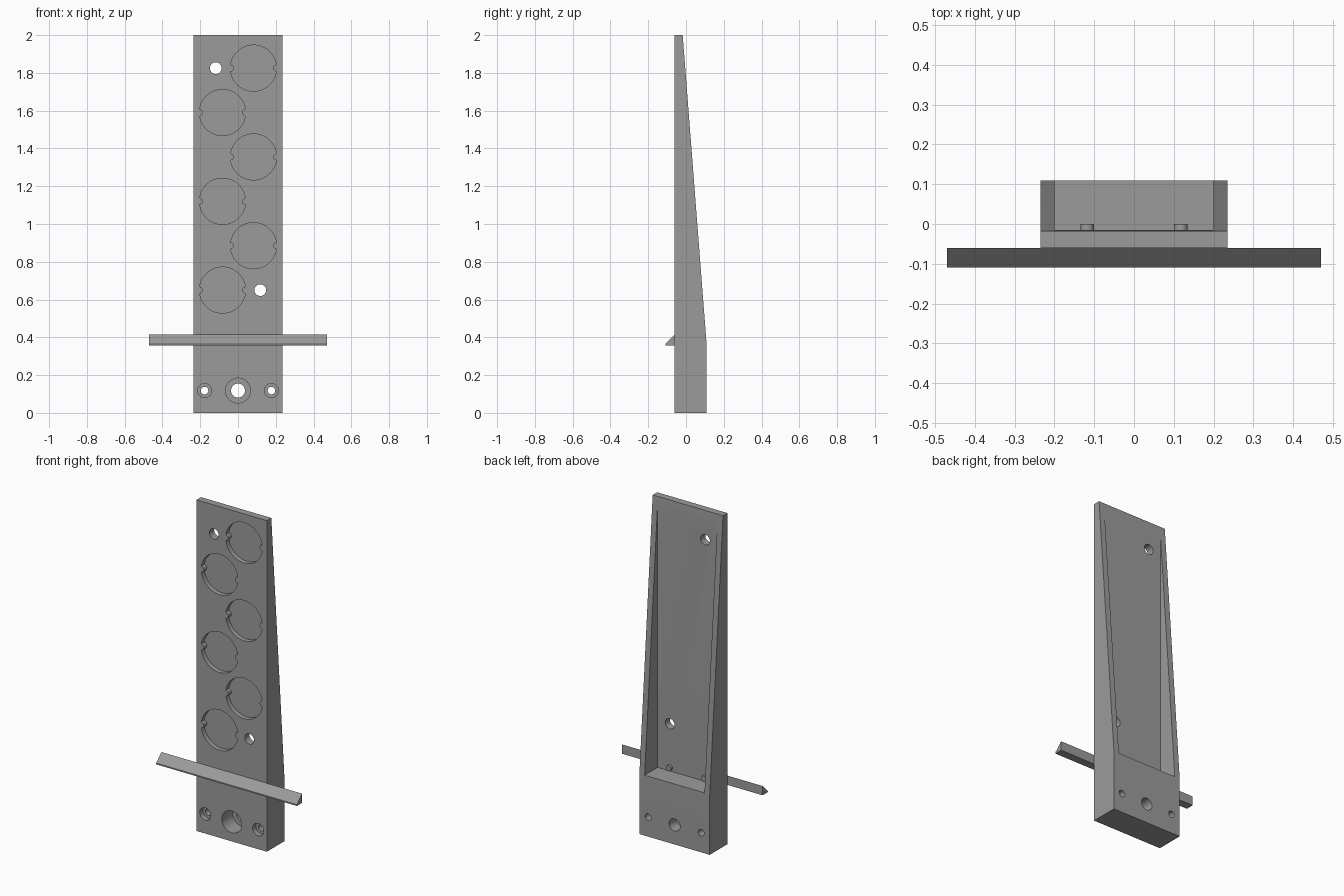
import bpy, bmesh, math

if "Cube" in bpy.data.objects:
    bpy.data.objects.remove(bpy.data.objects["Cube"])

grey = bpy.data.materials.new("plain_grey")
grey.diffuse_color = (0.33, 0.33, 0.33, 1)
grey.use_nodes = True
grey.node_tree.nodes["Principled BSDF"].inputs["Base Color"].default_value = grey.diffuse_color

FRONT, FLOOR = -0.06, -0.0145   # front face and rear recess floor (y)
KNEE = 0.365                    # height where the back starts to taper


def prism(name, outline, a, b, axis):
    """Extrude a 2D outline from a to b along x (outline = y,z) or y (outline = x,z)."""
    place = (lambda u, v, t: (t, u, v)) if axis == "x" else (lambda u, v, t: (u, t, v))
    bm = bmesh.new()
    lo = [bm.verts.new(place(u, v, a)) for u, v in outline]
    hi = [bm.verts.new(place(u, v, b)) for u, v in outline]
    bm.faces.new(lo)
    bm.faces.new(hi[::-1])
    n = len(lo)
    for i in range(n):
        j = (i + 1) % n
        bm.faces.new((lo[i], hi[i], hi[j], lo[j]))
    bmesh.ops.recalc_face_normals(bm, faces=bm.faces)
    mesh = bpy.data.meshes.new(name)
    bm.to_mesh(mesh)
    bm.free()
    mesh.materials.append(grey)
    obj = bpy.data.objects.new(name, mesh)
    bpy.context.collection.objects.link(obj)
    return obj


def arc(cx, cz, r, a0, a1, n):
    return [(cx + r * math.cos(a0 + (a1 - a0) * i / n),
             cz + r * math.sin(a0 + (a1 - a0) * i / n)) for i in range(n)]


def circle(x, z, r, n=40):
    return arc(x, z, r, 0, 2 * math.pi, n)


def tabbed_disc(x, z, r=0.122, t=0.018):
    """Disc outline with a small round tab biting in at each side."""
    a = 2 * math.asin(t / (2 * r))
    b = math.pi / 2 - a / 2
    half = arc(0, 0, r, a, math.pi - a, 36) + arc(-r, 0, t, b, -b, 10)
    return [(x + s * u, z + s * v) for s in (1, -1) for u, v in half]


def select_only(obj):
    bpy.ops.object.select_all(action='DESELECT')
    obj.select_set(True)
    bpy.context.view_layer.objects.active = obj


def cut(obj, outline, a, b):
    cutter = prism("cutter", outline, a, b, "y")
    cutter.hide_render = True
    mod = obj.modifiers.new("cut", 'BOOLEAN')
    mod.operation = 'DIFFERENCE'
    mod.solver = 'EXACT'
    mod.object = cutter
    select_only(obj)
    bpy.ops.object.modifier_apply(modifier=mod.name)
    bpy.data.objects.remove(cutter)


# Tapered body
body = prism("tapered_body",
             [(FRONT, 0), (0.109, 0), (0.109, KNEE), (-0.0175, 2), (FRONT, 2)],
             -0.235, 0.235, "x")

# Open recess in the back
cut(body, [(-0.2, KNEE), (0.2, KNEE), (0.2, 2.2), (-0.2, 2.2)], FLOOR, 0.3)

# Six staggered shallow round pockets in the front
for i in range(6):
    cut(body, tabbed_disc(-0.082 if i % 2 == 0 else 0.082, 0.65 + 0.235 * i),
        FRONT - 0.1, FRONT + 0.028)

# Two through holes in the thin plate
for x, z in ((-0.118, 1.825), (0.118, 0.65)):
    cut(body, circle(x, z, 0.031), -0.2, 0.2)

# Counterbored holes in the thick foot: x, hole radius, bore radius, bore depth
for x, r, bore, depth in ((-0.177, 0.02, 0.037, 0.03),
                          (0, 0.037, 0.066, 0.1),
                          (0.177, 0.02, 0.037, 0.03)):
    cut(body, circle(x, 0.118, bore), FRONT - 0.1, FRONT + depth)
    cut(body, circle(x, 0.118, r), -0.2, 0.2)

# Wedge-shaped cross bar on the front
prism("cross_bar", [(FRONT, 0.358), (-0.109, 0.358), (-0.109, 0.366), (FRONT, 0.414)],
      -0.47, 0.47, "x")

# Pins that hold the bar and poke into the back recess
pins = [prism("bar_pin", circle(s * 0.118, 0.387, 0.017, 32), FRONT + 0.005, 0, "y")
        for s in (-1, 1)]

for obj in [body] + pins:
    select_only(obj)
    bpy.ops.object.shade_smooth_by_angle(angle=math.radians(30))
